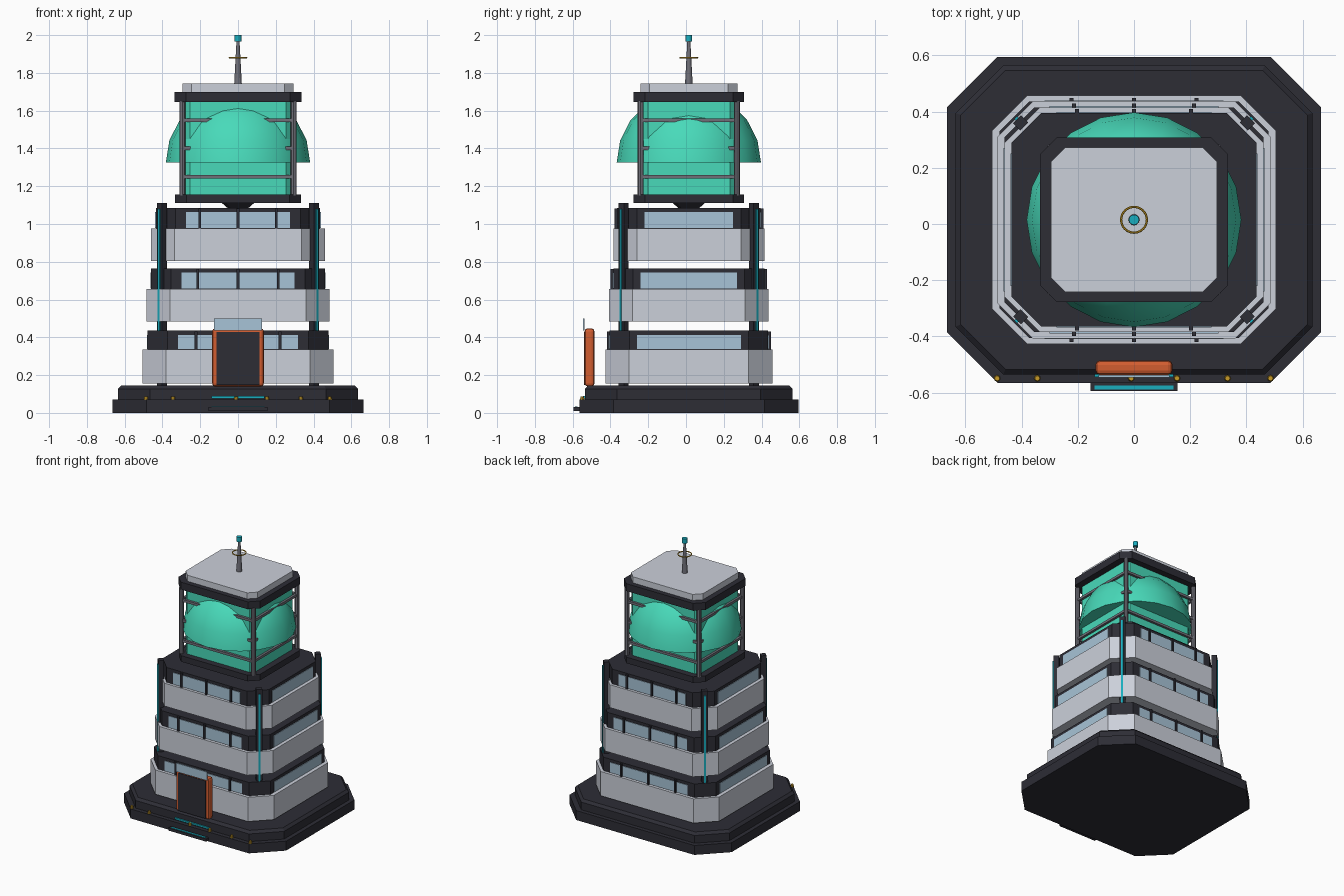
import bpy, bmesh, math
from mathutils import Matrix, Vector

if "Cube" in bpy.data.objects:
    bpy.data.objects.remove(bpy.data.objects["Cube"])

CY = 0.015  # the tower axis sits slightly behind the origin


def material(name, rgb):
    m = bpy.data.materials.new(name)
    m.diffuse_color = (*rgb, 1)
    m.use_nodes = True
    m.node_tree.nodes["Principled BSDF"].inputs["Base Color"].default_value = m.diffuse_color
    return m


DARK = material("dark charcoal", (0.026, 0.026, 0.036))
LIGHT = material("light grey", (0.60, 0.63, 0.70))
GLASS = material("window blue", (0.39, 0.55, 0.68))
GREEN = material("dome green", (0.065, 0.70, 0.49))
STEEL = material("steel grey", (0.16, 0.16, 0.19))
ORANGE = material("door orange", (0.65, 0.11, 0.03))
CYAN = material("cyan light", (0.01, 0.42, 0.52))
GOLD = material("gold", (0.58, 0.33, 0.02))


def finish(name, bm, mat):
    bmesh.ops.recalc_face_normals(bm, faces=bm.faces)
    me = bpy.data.meshes.new(name)
    bm.to_mesh(me)
    bm.free()
    me.materials.append(mat)
    ob = bpy.data.objects.new(name, me)
    bpy.context.collection.objects.link(ob)
    return ob


def octagon(name, mat, hx, hy, cut, z0, z1, top_inset=0.0):
    """Rectangle with cut corners, extruded from z0 to z1, with an optional top bevel."""
    bm = bmesh.new()

    def ring(inset, z):
        x, y, c = hx - inset, hy - inset, cut - inset * 0.586
        pts = [(x, -y + c), (x, y - c), (x - c, y), (-x + c, y),
               (-x, y - c), (-x, -y + c), (-x + c, -y), (x - c, -y)]
        return [bm.verts.new((px, py + CY, z)) for px, py in pts]

    rings = [ring(0, z0), ring(0, z1 - top_inset)]
    if top_inset:
        rings.append(ring(top_inset, z1))
    for a, b in zip(rings, rings[1:]):
        for i in range(8):
            j = (i + 1) % 8
            bm.faces.new((a[i], a[j], b[j], b[i]))
    bm.faces.new(rings[0])
    bm.faces.new(rings[-1])
    return finish(name, bm, mat)


def box(name, mat, x, y, z, turn=0.0):
    """Box from (min, max) pairs, turned about its own upright axis."""
    mid = Vector([(a + b) / 2 for a, b in (x, y, z)])
    size = [b - a for a, b in (x, y, z)]
    bm = bmesh.new()
    bmesh.ops.create_cube(bm, size=1, matrix=Matrix.Translation(mid)
                          @ Matrix.Rotation(turn, 4, 'Z') @ Matrix.Diagonal((*size, 1)))
    return finish(name, bm, mat)


def cone(name, mat, x, y, z0, z1, r0, r1, n=12):
    bm = bmesh.new()
    bmesh.ops.create_cone(bm, cap_ends=True, segments=n, radius1=r0, radius2=r1, depth=z1 - z0,
                          matrix=Matrix.Translation((x, y, (z0 + z1) / 2)))
    return finish(name, bm, mat)


# Base plinth
octagon("base_lower", DARK, 0.665, 0.58, 0.18, 0, 0.07)
octagon("base_upper", DARK, 0.635, 0.55, 0.17, 0.07, 0.145, 0.018)

# Three stacked storeys: parapet, recessed window block, panes and mullions
storeys = [(0.505, 0.442, 0.478, 0.420, 0.155, 0.335, 0.435),
           (0.485, 0.422, 0.460, 0.400, 0.485, 0.655, 0.765),
           (0.460, 0.400, 0.435, 0.380, 0.805, 0.975, 1.085)]
for n, (px, py, bx, by, z0, z1, z2) in enumerate(storeys, 1):
    octagon(f"parapet_{n}", LIGHT, px, py, 0.125, z0, z1)
    octagon(f"window_block_{n}", DARK, bx, by, 0.105, z1, z2)
    wx, wy, wz = bx - 0.16, by - 0.145, (z1 + 0.003, z2 - 0.022)
    for s, side in ((-1, "front"), (1, "back")):
        y = CY + s * by
        box(f"window_{side}_{n}", GLASS, (-wx, wx), (y - 0.004, y + 0.004), wz)
        for k in (-1, 0, 1):
            m = k * bx * 0.465
            box(f"mullion_{side}_{n}", DARK, (m - 0.007, m + 0.007),
                (y - 0.014, y + 0.014), (z1, z2 - 0.004))
    for s, side in ((-1, "left"), (1, "right")):
        x = s * bx
        box(f"window_{side}_{n}", GLASS, (x - 0.004, x + 0.004), (CY - wy, CY + wy), wz)

# Corner posts with light strips
for sx in (-1, 1):
    for sy in (-1, 1):
        x, y, t = sx * 0.403, CY + sy * 0.345, sx * sy * math.pi / 4
        box("corner_post", DARK, (x - 0.018, x + 0.018), (y - 0.02, y + 0.02), (0.145, 1.112), t)
        x, y = x + sx * 0.014, y + sy * 0.014
        box("post_light_strip", CYAN, (x - 0.006, x + 0.006), (y - 0.007, y + 0.007),
            (0.2, 1.08), t)

# Upper tower: neck, slabs, green core, corner poles and rails
cone("tower_neck", DARK, 0, CY, 1.08, 1.115, 0.05, 0.09, 8)
octagon("tower_floor", DARK, 0.333, 0.293, 0.06, 1.11, 1.155)
octagon("tower_core", GREEN, 0.285, 0.247, 0.03, 1.155, 1.645)
octagon("tower_ceiling", DARK, 0.335, 0.293, 0.06, 1.645, 1.70)
octagon("roof_slab", LIGHT, 0.295, 0.257, 0.05, 1.70, 1.745)
for sx in (-1, 1):
    for sy in (-1, 1):
        cone("tower_pole", STEEL, sx * 0.295, CY + sy * 0.255, 1.15, 1.65, 0.016, 0.016, 8)
for z in (1.25, 1.40, 1.55):
    for s in (-1, 1):
        y, x, zz = CY + s * 0.255, s * 0.293, (z - 0.009, z + 0.009)
        box("rail_long", STEEL, (-0.295, 0.295), (y - 0.009, y + 0.009), zz)
        box("rail_short", STEEL, (x - 0.009, x + 0.009), (CY - 0.255, CY + 0.255), zz)

# Hemispherical dome pushing through the tower walls
bm = bmesh.new()
bmesh.ops.create_uvsphere(bm, u_segments=20, v_segments=10, radius=0.382,
                          matrix=Matrix.Translation((0, CY, 1.325)))
cut = bmesh.ops.bisect_plane(bm, geom=bm.verts[:] + bm.edges[:] + bm.faces[:], dist=1e-4,
                             plane_co=(0, 0, 1.325), plane_no=(0, 0, 1), clear_inner=True)
bmesh.ops.holes_fill(bm, edges=[e for e in bm.edges if e.is_boundary])
dome = finish("dome", bm, GREEN)
bpy.context.view_layer.objects.active = dome
dome.select_set(True)
bpy.ops.object.shade_smooth_by_angle(angle=math.radians(35))

# Antenna with ring and beacon
cone("antenna_mast", STEEL, 0, CY, 1.745, 1.97, 0.02, 0.008)
cone("antenna_beacon", CYAN, 0, CY, 1.965, 2.0, 0.018, 0.018)
bpy.ops.mesh.primitive_torus_add(location=(0, CY, 1.88), major_radius=0.046, minor_radius=0.004,
                                 major_segments=24, minor_segments=6)
bpy.context.object.name = "antenna_ring"
bpy.context.object.data.materials.append(GOLD)

# Entrance: rounded frame, dark door panel, glass canopy plate
frame = box("door_frame", ORANGE, (-0.137, 0.137), (-0.537, -0.485), (0.14, 0.448))
bev = frame.modifiers.new("bevel", 'BEVEL')
bev.width, bev.segments = 0.016, 2
box("door_panel", DARK, (-0.113, 0.113), (-0.541, -0.535), (0.148, 0.428))
box("entrance_sign_plate", GLASS, (-0.127, 0.127), (-0.546, -0.538), (0.436, 0.5))

# Entrance steps with light strips
box("entry_step", DARK, (-0.155, 0.155), (-0.595, -0.56), (0.01, 0.03))
box("entry_step_light", CYAN, (-0.14, 0.14), (-0.588, -0.575), (0.03, 0.034))
box("threshold_light", CYAN, (-0.14, 0.14), (-0.544, -0.534), (0.077, 0.09))

# Small gold ground lights along the front edge
for x in (-0.487, -0.344, -0.01, 0.153, 0.333, 0.486):
    cone("ground_light", GOLD, x, -0.549, 0.068, 0.088, 0.012, 0.009, 8)
